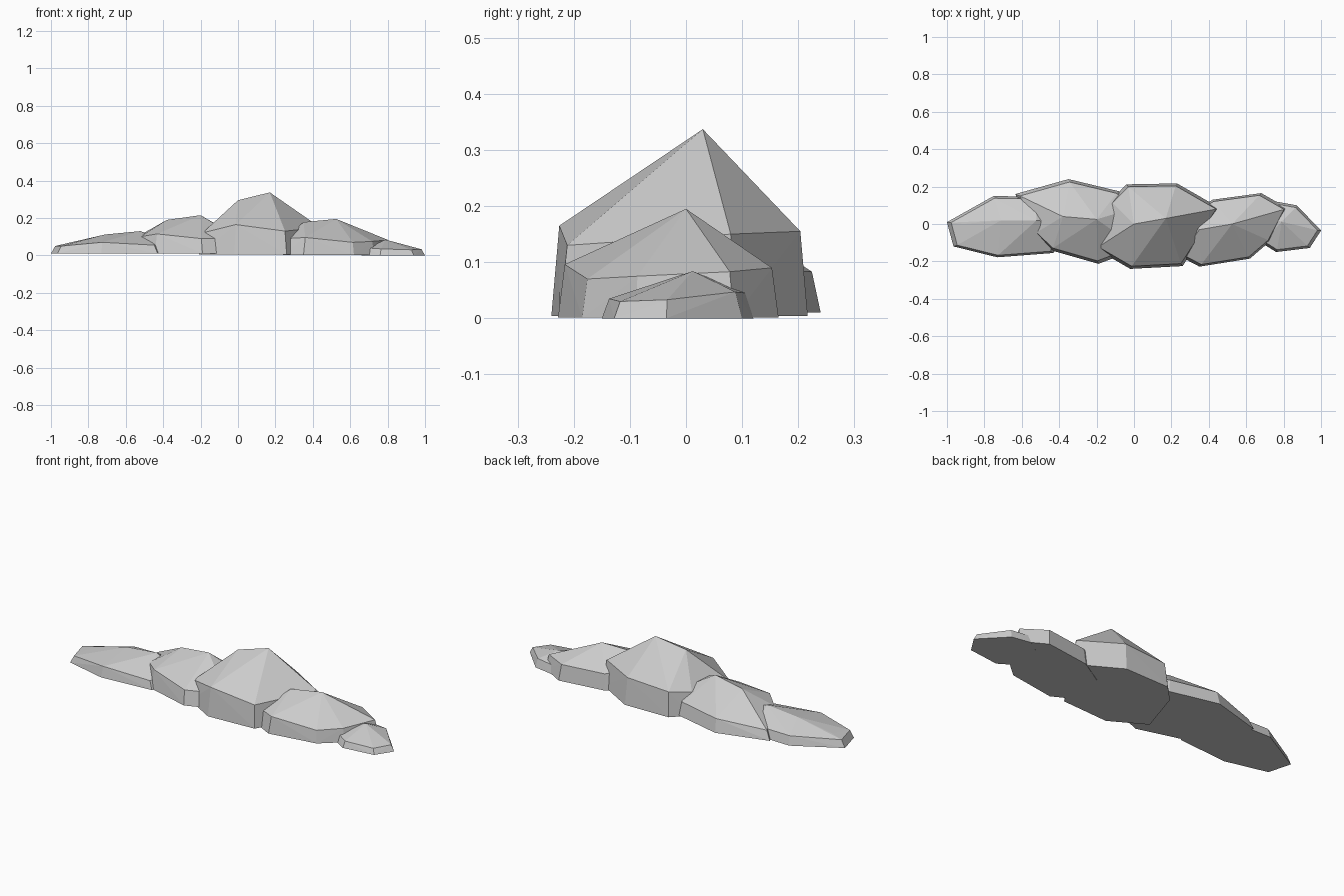
import bpy, bmesh


def rock(name, floor, base, ridge, inset=0.93):
    """Faceted boulder: base outline (x, y, shoulder height), inset shoulder, ridge points."""
    cx = sum(p[0] for p in base) / len(base)
    cy = sum(p[1] for p in base) / len(base)
    bm = bmesh.new()
    for x, y, h in base:
        bm.verts.new((x, y, floor))
        bm.verts.new((cx + (x - cx) * inset, cy + (y - cy) * inset, h))
    for p in ridge:
        bm.verts.new(p)
    res = bmesh.ops.convex_hull(bm, input=bm.verts[:])
    junk = {e for k in ("geom_interior", "geom_unused") for e in res[k]
            if isinstance(e, bmesh.types.BMVert)}
    bmesh.ops.delete(bm, geom=list(junk), context='VERTS')
    bmesh.ops.recalc_face_normals(bm, faces=bm.faces[:])
    mesh = bpy.data.meshes.new(name)
    bm.to_mesh(mesh)
    bm.free()
    ob = bpy.data.objects.new(name, mesh)
    bpy.context.collection.objects.link(ob)
    return ob


# low slab at the left end
rock("left_slab", 0.01,
     [(-1.0, 0.01, 0.05), (-0.965, -0.12, 0.05), (-0.73, -0.178, 0.07), (-0.43, -0.155, 0.055),
      (-0.36, 0.0, 0.07), (-0.52, 0.145, 0.06), (-0.75, 0.15, 0.06)],
     [(-0.91, 0.0, 0.066), (-0.71, 0.02, 0.112), (-0.52, 0.02, 0.13)])

# left shoulder boulder
rock("left_boulder", 0.01,
     [(-0.54, -0.05, 0.10), (-0.445, -0.14, 0.115), (-0.19, -0.213, 0.09), (0.03, -0.13, 0.09),
      (0.02, 0.09, 0.10), (-0.08, 0.175, 0.085), (-0.35, 0.24, 0.083), (-0.635, 0.16, 0.06)],
     [(-0.38, 0.04, 0.19), (-0.2, 0.025, 0.215)])

# central peak
rock("central_peak", 0.004,
     [(-0.21, -0.13, 0.12), (-0.02, -0.24, 0.165), (0.26, -0.225, 0.13), (0.36, -0.07, 0.14),
      (0.46, 0.085, 0.15), (0.23, 0.217, 0.155), (-0.04, 0.212, 0.14), (-0.13, 0.12, 0.13)],
     [(0.0, 0.0, 0.295), (0.17, 0.03, 0.337)], 0.94)

# right shoulder boulder
rock("right_boulder", 0.001,
     [(0.24, -0.17, 0.09), (0.35, -0.228, 0.096), (0.62, -0.185, 0.07), (0.73, -0.09, 0.075),
      (0.82, 0.085, 0.083), (0.68, 0.165, 0.09), (0.42, 0.13, 0.09), (0.27, 0.04, 0.10)],
     [(0.35, -0.03, 0.178), (0.525, 0.0, 0.195)], 0.94)

# small stone at the right tip
rock("right_tip", 0.0,
     [(1.0, -0.035, 0.033), (0.94, -0.128, 0.03), (0.76, -0.15, 0.035), (0.68, -0.1, 0.04),
      (0.66, 0.05, 0.045), (0.76, 0.12, 0.045), (0.87, 0.1, 0.047)],
     [(0.79, 0.012, 0.084), (0.955, -0.025, 0.038)], 0.9)
